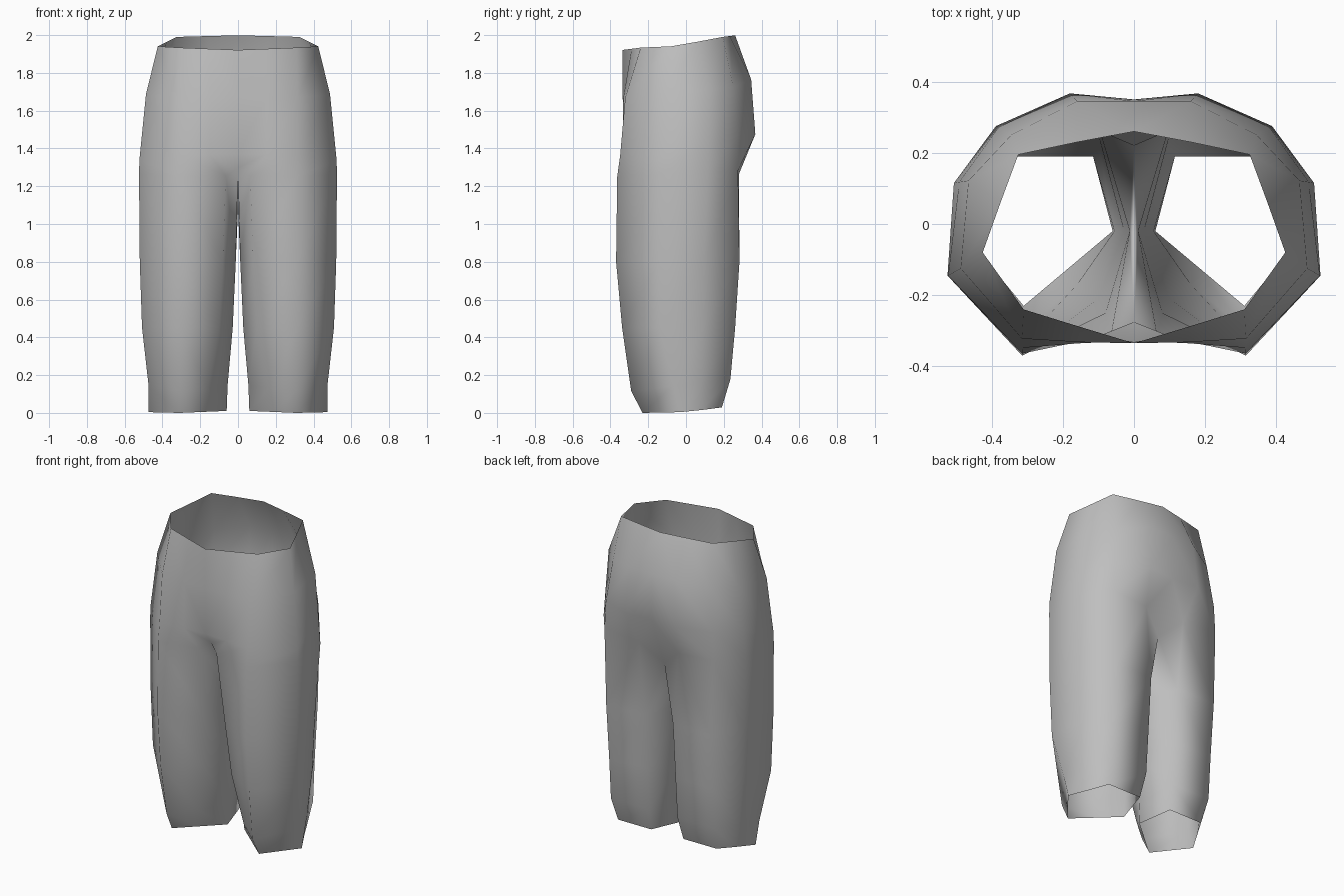
import bpy
import bmesh

if "Cube" in bpy.data.objects:
    bpy.data.objects.remove(bpy.data.objects["Cube"], do_unlink=True)

# One plain cloth colour
cloth = bpy.data.materials.new("grey_cloth")
cloth.use_nodes = True
colour = (0.52, 0.52, 0.52, 1.0)
cloth.diffuse_color = colour
shader = next(n for n in cloth.node_tree.nodes if n.type == 'BSDF_PRINCIPLED')
shader.inputs["Base Color"].default_value = colour
shader.inputs["Roughness"].default_value = 0.9


def add_ring(bm, height, slope, outline):
    """Half cross-section, tilted with depth; a point may carry its own lift."""
    return [bm.verts.new((x, y, height + slope * y + sum(lift)))
            for x, y, *lift in outline]


def bridge(bm, upper, lower):
    """Skin two rings that run from the front around to the back."""
    for i in range(len(upper) - 1):
        corners = (lower[i], lower[i + 1], upper[i + 1], upper[i])
        bm.faces.new(corners)


# Body sections: centre front, inner front, front, outer, side, back, seat,
# centre back
body_sections = [
    # waist
    (1.965, .13, [(0, -.335), (.155, -.288), (.31, -.24), (.425, -.08, -.014),
                  (.375, .06, -.008), (.325, .195), (.16, .23), (0, .26)]),
    # upper hip
    (1.7, .1, [(0, -.335), (.15, -.332), (.315, -.322), (.487, -.125),
               (.465, .122), (.345, .25), (.16, .345, .03), (0, .345, .03)]),
    # hip
    (1.42, .15, [(0, -.328), (.15, -.335), (.315, -.348), (.522, -.145, -.06),
                 (.491, .118), (.38, .272), (.18, .367), (0, .35)]),
    # crotch
    (1.27, .05, [(0, -.275, .04), (.065, -.312), (.314, -.364), (.524, -.145),
                 (.506, .115), (.388, .275), (.14, .28, -.02), (0, .22, -.14)]),
]

# Leg sections: inner, inner front, front, outer, side, back, inner back
leg_sections = [
    # thigh
    (.8, 0, [(.012, -.02), (.08, -.25), (.314, -.37), (.52, -.145), (.48, .095),
             (.37, .283), (.1, .275)]),
    # knee
    (.45, 0, [(.028, -.02), (.1, -.21), (.316, -.338), (.508, -.14), (.465, .09),
              (.365, .26), (.1, .25)]),
    # cuff
    (.15, .12, [(.055, -.02), (.16, -.17), (.305, -.29), (.473, -.07),
                (.435, .08), (.37, .235), (.1, .23)]),
    # hem
    (.0115, .05, [(.06, -.02), (.185, -.125), (.31, -.23), (.475, -.03, -.006),
                  (.41, .085), (.35, .19, .008), (.115, .19, .008)]),
]

bm = bmesh.new()
body_rings = [add_ring(bm, *section) for section in body_sections]
leg_rings = [add_ring(bm, *section) for section in leg_sections]
for ring in leg_rings:
    ring.append(ring[0])  # close the leg around its inner seam

rings = body_rings + leg_rings
for upper, lower in zip(rings, rings[1:]):
    bridge(bm, upper, lower)

# Gusset between the legs
crotch, thigh = body_rings[-1], leg_rings[0]
gusset = bm.verts.new((0, -.03, 1.08))
bm.faces.new((crotch[0], gusset, thigh[0]))
bm.faces.new((gusset, crotch[-1], thigh[0]))

for face in bm.faces:
    face.smooth = True

mesh = bpy.data.meshes.new("knee_length_shorts")
bm.to_mesh(mesh)
bm.free()
mesh.materials.append(cloth)
shorts = bpy.data.objects.new("knee_length_shorts", mesh)
bpy.context.collection.objects.link(shorts)

# Second half
mirror = shorts.modifiers.new("other_half", 'MIRROR')
mirror.use_axis[0] = True
mirror.use_clip = True
mirror.merge_threshold = 0.001
